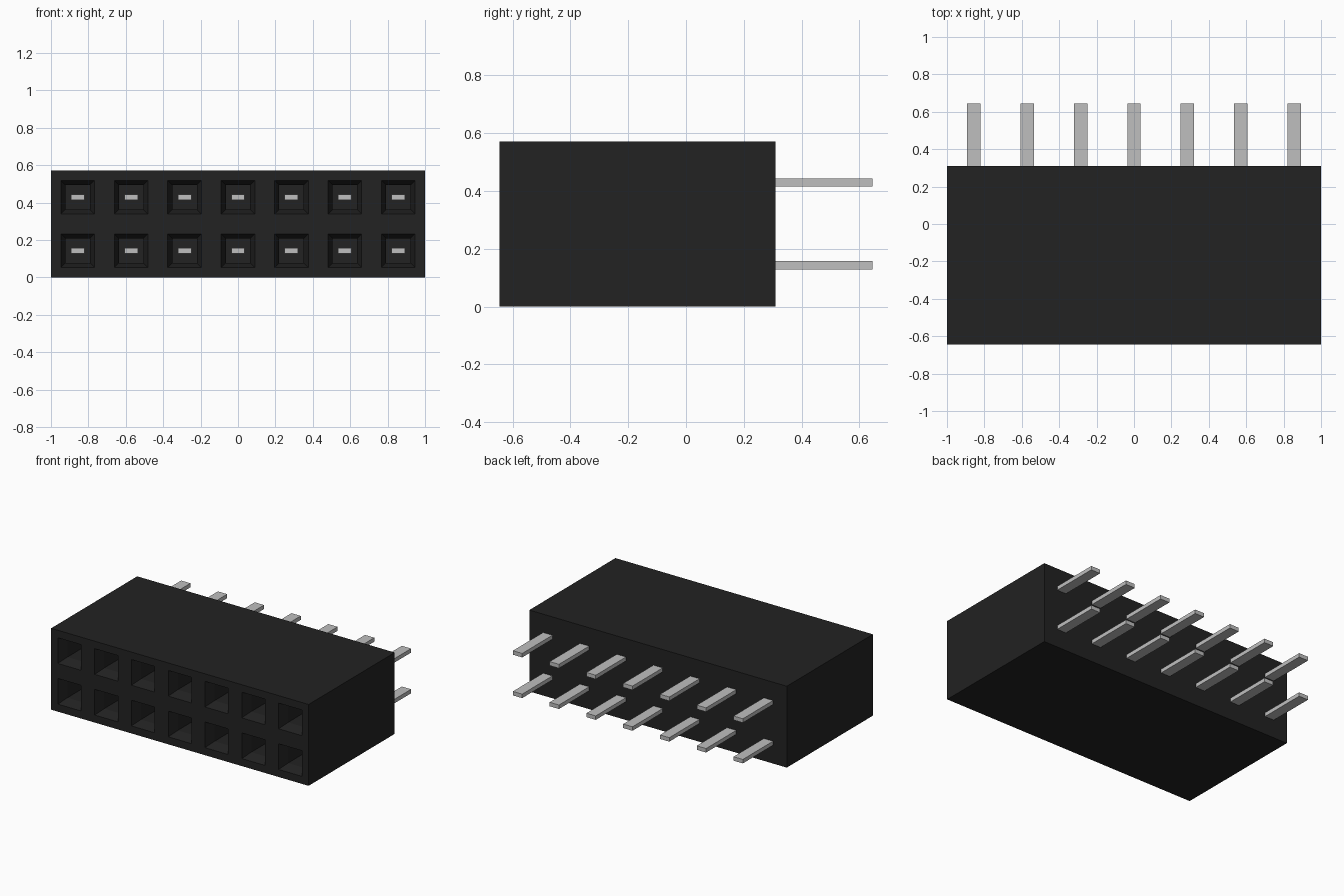
import bpy
import bmesh

if "Cube" in bpy.data.objects:
    bpy.data.objects.remove(bpy.data.objects["Cube"], do_unlink=True)

COLS, ROWS = 7, 2
PITCH = 2 / COLS
FRONT, BACK, PIN_END = -0.645, 0.31, 0.645
MOUTH, HOLE = 0.18, 0.11            # socket widths outside and inside
FUNNEL, DEPTH = 0.07, 0.36          # depth of taper and of straight shaft
PIN_W, PIN_H, PIN_START = 0.072, 0.028, -0.33

col_x = [(i - (COLS - 1) / 2) * PITCH for i in range(COLS)]
row_z = [(j + 0.5) * PITCH for j in range(ROWS)]


def material(name, value):
    mat = bpy.data.materials.new(name)
    mat.use_nodes = True
    colour = (value, value, value, 1)
    mat.diffuse_color = colour
    mat.node_tree.nodes["Principled BSDF"].inputs["Base Color"].default_value = colour
    return mat


def make_object(name, bm, mat):
    bmesh.ops.recalc_face_normals(bm, faces=bm.faces[:])
    mesh = bpy.data.meshes.new(name)
    bm.to_mesh(mesh)
    bm.free()
    mesh.materials.append(mat)
    obj = bpy.data.objects.new(name, mesh)
    bpy.context.collection.objects.link(obj)
    return obj


def grid_lines(low, high, centres):
    lines = [low]
    for c in centres:
        lines += [c - MOUTH / 2, c + MOUTH / 2]
    return lines + [high]


black = material("black plastic", 0.016)
metal = material("pin metal", 0.52)

# Housing front: a grid whose odd cells are the socket mouths
bm = bmesh.new()
xs = grid_lines(-1, 1, col_x)
zs = grid_lines(0, ROWS * PITCH, row_z)
verts = [[bm.verts.new((x, FRONT, z)) for z in zs] for x in xs]
sockets = []
for i in range(len(xs) - 1):
    for j in range(len(zs) - 1):
        face = bm.faces.new((verts[i][j], verts[i + 1][j],
                             verts[i + 1][j + 1], verts[i][j + 1]))
        if i % 2 and j % 2:
            sockets.append(face)

# Housing sides and back
rim = [e for e in bm.edges if e.is_boundary]
made = bmesh.ops.extrude_edge_only(bm, edges=rim)["geom"]
for v in made:
    if isinstance(v, bmesh.types.BMVert):
        v.co.y = BACK
bmesh.ops.holes_fill(bm, edges=[e for e in bm.edges if e.is_boundary], sides=0)

# Tapered socket mouths, then straight shafts
bmesh.ops.inset_individual(bm, faces=sockets, thickness=(MOUTH - HOLE) / 2)
for face in sockets:
    for v in face.verts:
        v.co.y = FRONT + FUNNEL
floors = bmesh.ops.extrude_discrete_faces(bm, faces=sockets)["faces"]
for face in floors:
    for v in face.verts:
        v.co.y = FRONT + FUNNEL + DEPTH
make_object("housing", bm, black)

# Flat pins running from inside each socket out through the back
for j, z in enumerate(row_z):
    for i, x in enumerate(col_x):
        bm = bmesh.new()
        bmesh.ops.create_cube(bm, size=1)
        bmesh.ops.scale(bm, vec=(PIN_W, PIN_END - PIN_START, PIN_H), verts=bm.verts[:])
        pin = make_object(f"pin_row{j + 1}_{i + 1}", bm, metal)
        pin.location = (x, (PIN_START + PIN_END) / 2, z)
